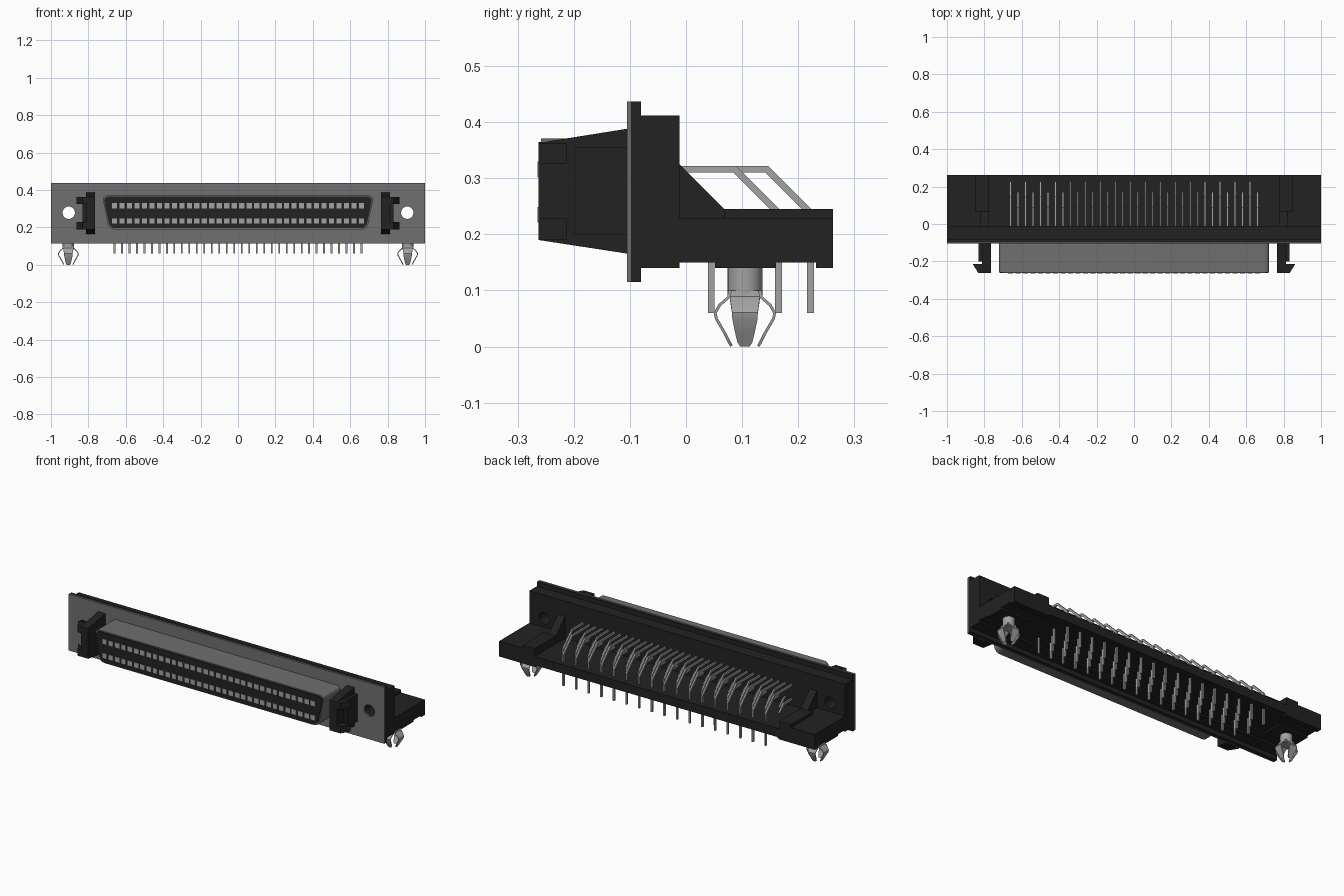
import bpy, bmesh, math
from mathutils import Matrix, Vector

if "Cube" in bpy.data.objects:
    bpy.data.objects.remove(bpy.data.objects["Cube"], do_unlink=True)


def material(name, v):
    m = bpy.data.materials.new(name)
    m.use_nodes = True
    m.diffuse_color = (v, v, v, 1)
    b = m.node_tree.nodes["Principled BSDF"]
    b.inputs["Base Color"].default_value = (v, v, v, 1)
    b.inputs["Roughness"].default_value = 0.6
    return m


BLACK = material("black plastic", 0.016)
SHELL = material("dark grey metal", 0.16)
TIN = material("light grey metal", 0.36)


def finish(name, bm, mat, smooth=False):
    bmesh.ops.recalc_face_normals(bm, faces=bm.faces[:])
    me = bpy.data.meshes.new(name)
    bm.to_mesh(me)
    bm.free()
    me.materials.append(mat)
    ob = bpy.data.objects.new(name, me)
    bpy.context.collection.objects.link(ob)
    if smooth:
        bpy.ops.object.select_all(action='DESELECT')
        ob.select_set(True)
        bpy.context.view_layer.objects.active = ob
        bpy.ops.object.shade_smooth_by_angle(angle=math.radians(35))
    return ob


def add_box(bm, x, y, z):
    """Box from three (min, max) ranges."""
    size = [b - a for a, b in (x, y, z)]
    mid = [(a + b) / 2 for a, b in (x, y, z)]
    m = Matrix.Translation(mid) @ Matrix.Diagonal((*size, 1))
    bmesh.ops.create_cube(bm, size=1, matrix=m)


def box(name, x, y, z, mat):
    bm = bmesh.new()
    add_box(bm, x, y, z)
    return finish(name, bm, mat)


def add_prism(bm, pts, offset):
    """Extrude a closed outline along an offset vector."""
    f = bm.faces.new([bm.verts.new(p) for p in pts])
    r = bmesh.ops.extrude_face_region(bm, geom=[f])
    vs = [g for g in r["geom"] if isinstance(g, bmesh.types.BMVert)]
    bmesh.ops.translate(bm, vec=offset, verts=vs)


def add_strip(bm, path, widths, t, matrix):
    """Bent flat strip: path in local (y, z), width along x, thickness t."""
    rings = []
    n = len(path)
    for i, p in enumerate(path):
        p = Vector(p)
        d0 = (p - Vector(path[i - 1])).normalized() if i else None
        d1 = (Vector(path[i + 1]) - p).normalized() if i < n - 1 else None
        d = ((d0 or d1) + (d1 or d0)).normalized()
        nrm = Vector((-d.y, d.x))
        k = t / 2 / max(0.5, abs(d.dot(d1 or d0)))
        w = widths[i] / 2
        a, b = p + nrm * k, p - nrm * k
        co = [(-w, *a), (w, *a), (w, *b), (-w, *b)]
        rings.append([bm.verts.new(matrix @ Vector(c)) for c in co])
    for r, s in zip(rings, rings[1:]):
        for j in range(4):
            bm.faces.new((r[j], r[(j + 1) % 4], s[(j + 1) % 4], s[j]))
    bm.faces.new(rings[0])
    bm.faces.new(rings[-1])


def cut_holes(ob):
    """Round mounting holes through both ends."""
    bm = bmesh.new()
    for s in (-1, 1):
        m = Matrix.Translation((s * 0.905, 0, 0.279)) @ Matrix.Rotation(math.pi / 2, 4, 'X')
        bmesh.ops.create_cone(bm, cap_ends=True, segments=32, radius1=0.033,
                              radius2=0.033, depth=1, matrix=m)
    cutter = finish("hole_cutter", bm, BLACK)
    cutter.hide_render = True
    mod = ob.modifiers.new("holes", 'BOOLEAN')
    mod.operation, mod.solver, mod.object = 'DIFFERENCE', 'EXACT', cutter
    bpy.context.view_layer.objects.active = ob
    bpy.ops.object.modifier_apply(modifier=mod.name)
    bpy.data.objects.remove(cutter, do_unlink=True)


# Front metal plate, plastic flange and upright housing
cut_holes(box("front_plate", (-1, 1), (-0.105, -0.098), (0.115, 0.437), SHELL))
cut_holes(box("rear_flange", (-1, 1), (-0.098, -0.08), (0.115, 0.437), BLACK))
cut_holes(box("housing", (-1, 1), (-0.08, -0.012), (0.14, 0.412), BLACK))

# Pin tray between the end blocks
box("pin_tray", (-0.8, 0.8), (-0.012, 0.262), (0.15, 0.2), BLACK)

# End blocks with feet, and sloped gusset walls
for s, side in ((-1, "right"), (1, "left")):
    def xr(a, b):
        return tuple(sorted((s * a, s * b)))
    bm = bmesh.new()
    add_box(bm, xr(0.8, 1), (-0.012, 0.262), (0.15, 0.228))
    add_box(bm, xr(0.81, 1), (0.052, 0.16), (0.14, 0.15))
    add_box(bm, xr(0.77, 1), (0.232, 0.262), (0.14, 0.15))
    finish(side + "_end_block", bm, BLACK)

    bm = bmesh.new()
    outline = [(-0.012, 0.15), (0.262, 0.15), (0.262, 0.245), (0.068, 0.245), (-0.012, 0.325)]
    add_prism(bm, [(s * 0.775, y, z) for y, z in outline], (s * 0.045, 0, 0))
    add_box(bm, xr(0.81, 0.85), (0.068, 0.262), (0.15, 0.245))
    finish(side + "_gusset", bm, BLACK)

    # Latch post with two outward hooks
    bm = bmesh.new()
    post = [(-0.1, 0.165), (-0.1, 0.389), (-0.263, 0.363), (-0.263, 0.19)]
    add_prism(bm, [(s * 0.765, y, z) for y, z in post], (s * 0.047, 0, 0))
    add_box(bm, xr(0.81, 0.832), (-0.2, -0.1), (0.2, 0.355))
    hook = [(0.81, -0.263), (0.832, -0.263), (0.863, -0.213), (0.81, -0.213)]
    for z0, z1 in ((0.19, 0.228), (0.325, 0.363)):
        add_prism(bm, [(s * x, y, z0) for x, y in hook], (0, 0, z1 - z0))
    finish(side + "_latch", bm, BLACK)


def d_outline(inset, y, r=0.032):
    """Rounded trapezoid in the xz plane."""
    zt, zb = 0.371 - inset, 0.19 + inset
    xt, xb = 0.727 - inset, 0.69 - inset
    corners = [Vector(c) for c in ((-xb, zb), (xb, zb), (xt, zt), (-xt, zt))]
    pts = []
    for i, c in enumerate(corners):
        a = c + (corners[i - 1] - c).normalized() * r
        b = c + (corners[(i + 1) % 4] - c).normalized() * r
        for k in range(7):
            t = k / 6
            q = a * (1 - t) ** 2 + c * 2 * t * (1 - t) + b * t * t
            pts.append((q.x, y, q.y))
    return pts


# Metal shell and the plastic insert inside it
bm = bmesh.new()
add_prism(bm, d_outline(0, -0.258), (0, 0.158, 0))
finish("connector_shell", bm, SHELL, True)
bm = bmesh.new()
add_prism(bm, d_outline(0.006, -0.263), (0, 0.1, 0))
finish("connector_insert", bm, BLACK, True)

# Two rows of contacts on the insert face
COUNT, PITCH = 34, 0.04
columns = [(i - (COUNT - 1) / 2) * PITCH for i in range(COUNT)]
bm = bmesh.new()
for x in columns:
    for z in (0.235, 0.316):
        add_box(bm, (x - 0.014, x + 0.014), (-0.265, -0.26), (z - 0.014, z + 0.014))
finish("front_contacts", bm, TIN)

# Bent solder pins in four staggered rows
bm = bmesh.new()
for i, x in enumerate(columns):
    for z, ends in ((0.235, (0.105, 0.045)), (0.316, (0.222, 0.165))):
        y = ends[i % 2]
        drop = 0.045 if z < 0.3 else 0.078
        path = [(-0.03, z), (y - drop, z), (y, z - drop), (y, 0.06)]
        add_strip(bm, path, [0.009] * 4, 0.012, Matrix.Translation((x, 0, 0)))
finish("solder_pins", bm, TIN)

# Board clips: a short tube with four sprung prongs
prong = [(0.027, 0.1), (0.029, 0.088), (0.045, 0.074), (0.053, 0.06),
         (0.051, 0.05), (0.036, 0.024), (0.028, 0.008), (0.024, 0.001)]
widths = [0.048, 0.054, 0.05, 0.046, 0.045, 0.034, 0.026, 0.016]
for s, side in ((-1, "right"), (1, "left")):
    base = Matrix.Translation((s * 0.907, 0.105, 0))
    bm = bmesh.new()
    for r in (0.031, 0.026):
        bmesh.ops.create_cone(bm, cap_ends=False, segments=24, radius1=r, radius2=r,
                              depth=0.06, matrix=base @ Matrix.Translation((0, 0, 0.118)))
    rims = [e for e in bm.edges if e.is_boundary and e.verts[0].co.z < 0.1]
    bmesh.ops.bridge_loops(bm, edges=rims)
    for k in range(4):
        add_strip(bm, prong, widths, 0.005, base @ Matrix.Rotation(k * math.pi / 2, 4, 'Z'))
    finish(side + "_board_clip", bm, TIN, True)
